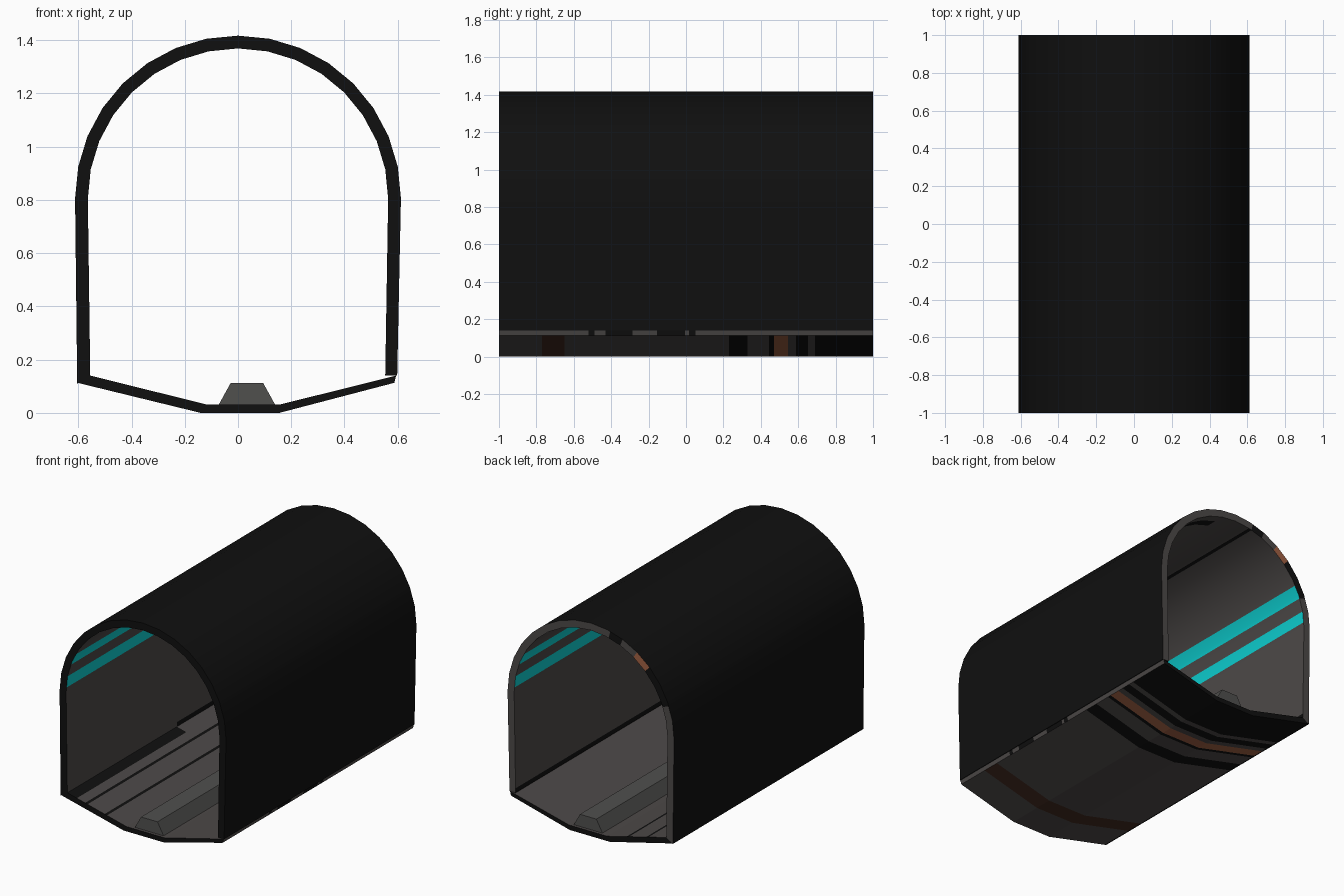
import bpy, bmesh, math
from mathutils import Vector

if "Cube" in bpy.data.objects:
    bpy.data.objects.remove(bpy.data.objects["Cube"])


def material(name, rgb):
    m = bpy.data.materials.new(name)
    m.diffuse_color = (*rgb, 1)
    m.use_nodes = True
    m.node_tree.nodes["Principled BSDF"].inputs["Base Color"].default_value = m.diffuse_color
    return m


MATS = [material("black", (0.005, 0.005, 0.005)),
        material("warm_gray", (0.074, 0.067, 0.065)),
        material("cyan", (0.004, 0.63, 0.64)),
        material("copper", (0.36, 0.12, 0.058)),
        material("dark_brown", (0.054, 0.023, 0.014)),
        material("block_gray", (0.08, 0.079, 0.076))]
BLACK, GRAY, CYAN, COPPER, BROWN, BLOCK = range(6)


def lerp(a, b, t):
    return (a[0] + (b[0] - a[0]) * t, a[1] + (b[1] - a[1]) * t)


def split(pair_a, pair_b, ts):
    """Extra stations on the straight piece between two (outer, inner) pairs."""
    return [(lerp(pair_a[0], pair_b[0], t), lerp(pair_a[1], pair_b[1], t)) for t in ts]


def sweep(name, stations, cuts, rule, smooth=False):
    """Thick strip of (outer, inner) stations swept along y; rule picks colours."""
    bm = bmesh.new()
    ring = [s[0] for s in stations] + [s[1] for s in reversed(stations)]
    n, k = len(ring), len(stations)
    rows = [[bm.verts.new((x, y, z)) for x, z in ring] for y in cuts]

    def face(verts, kind):
        f = bm.faces.new(verts)
        f.material_index = rule(kind, f.calc_center_median())

    for r0, r1 in zip(rows, rows[1:]):
        for i in range(n):
            j = (i + 1) % n
            kind = "outer" if i < k - 1 else "inner" if k <= i < n - 1 else "edge"
            face((r0[i], r0[j], r1[j], r1[i]), kind)
    for row, kind in ((rows[0], "front"), (rows[-1], "back")):
        for i in range(k - 1):
            face((row[i], row[i + 1], row[n - 2 - i], row[n - 1 - i]), kind)
    bmesh.ops.recalc_face_normals(bm, faces=bm.faces[:])
    me = bpy.data.meshes.new(name)
    bm.to_mesh(me)
    bm.free()
    ob = bpy.data.objects.new(name, me)
    bpy.context.collection.objects.link(ob)
    for m in MATS:
        me.materials.append(m)
    if smooth:
        bpy.ops.object.select_all(action='DESELECT')
        ob.select_set(True)
        bpy.context.view_layer.objects.active = ob
        bpy.ops.object.shade_smooth_by_angle(angle=math.radians(25))
    return ob


# --- Arch shell: straight walls and a 16-sided vault ---
R_OUT, R_IN, SPRING = 0.612, 0.564, 0.805


def arch_pair(i):
    a = math.radians(11.25 * i)
    c, s = math.cos(a), math.sin(a)
    return ((R_OUT * c, SPRING + R_OUT * s), (R_IN * c, SPRING + R_IN * s))


SPLITS = {0: [0.3], 1: [0.8], 2: [0.6], 6: [0.8]}   # stripe borders


def half(foot):
    out = [foot] + split(foot, arch_pair(0), [0.045])
    for i in range(8):
        out += [arch_pair(i)] + split(arch_pair(i), arch_pair(i + 1), SPLITS.get(i, []))
    return out


right = half(((0.598, 0.14), (0.553, 0.14)))
left = half(((0.604, 0.11), (0.555, 0.14)))
left = [((-o[0], o[1]), (-p[0], p[1])) for o, p in left]
arch_stations = right + [arch_pair(8)] + left[::-1]
ARCH_CUTS = [-1, -0.7, -0.4, -0.1, 0.15, 0.3, 0.42, 0.55, 0.65, 0.78, 0.86, 0.93, 1]


def arch_rule(kind, c):
    if kind in ("outer", "front"):
        return BLACK
    if kind == "back":      # worn rim on one shoulder
        if -0.44 < c.x < -0.33 and c.z > 1.1:
            return COPPER
        if (c.x < -0.44 and c.z > 1.0) or -0.24 < c.x < -0.14:
            return BLACK
        return GRAY
    if kind == "edge":
        return BLACK
    if 0.83 < c.z < 0.912 or 0.995 < c.z < 1.083:   # light strips
        return CYAN
    if c.z < 0.2:                                   # dark skirting
        return BLACK if c.x > 0 or c.y > 0.15 else GRAY
    if -0.14 < c.x < -0.1 and c.z > 1.3:            # dashed ceiling seam
        return BLACK if ARCH_CUTS[4] < c.y or c.y < -0.4 else GRAY
    if c.x > 0.1 and c.z > 1.25 and 0.86 < c.y < 0.93:
        return BLACK
    return GRAY


sweep("tunnel_arch", arch_stations, ARCH_CUTS, arch_rule, smooth=True)

# --- Floor: shallow trough with painted bands beneath ---
fl = [((-0.603, 0.113), (-0.555, 0.14)), ((-0.14, 0.0), (-0.12, 0.032)),
      ((0.155, 0.0), (0.16, 0.032)), ((0.587, 0.113), (0.594, 0.14))]
floor_stations = [fl[0]] + split(fl[0], fl[1], [0.16, 0.3, 0.34, 0.63, 0.67]) + fl[1:]

# underside bands: (start, end, colour)
BANDS = [(-0.77, -0.65, BROWN), (0.23, 0.33, BLACK), (0.444, 0.47, BLACK),
         (0.47, 0.545, COPPER), (0.588, 0.652, BLACK), (0.69, 1, BLACK)]
# dark gaps along the outer right lip
GAPS = [(-0.52, -0.49), (-0.43, -0.285), (-0.155, -0.005), (0.015, 0.05)]
FLOOR_CUTS = sorted({-1, 0.15, 1} | {v for b in BANDS for v in b[:2]}
                    | {v for g in GAPS for v in g})


def floor_rule(kind, c):
    if kind in ("front", "back"):
        return BLACK
    if kind == "outer":
        return next((m for a, b, m in BANDS if a < c.y < b), GRAY)
    if kind == "edge":
        return BLACK if any(a < c.y < b for a, b in GAPS) else GRAY
    if c.x < -0.49:
        return BLACK if c.y < 0.15 else GRAY
    if -0.425 < c.x < -0.405 or -0.285 < c.x < -0.26:   # floor lines
        return BLACK
    return GRAY


sweep("tunnel_floor", floor_stations, FLOOR_CUTS, floor_rule)

# --- Raised rail block along the floor ---
sweep("floor_rail", [((-0.073, 0.03), (-0.027, 0.113)), ((0.14, 0.03), (0.094, 0.113))],
      [-0.98, 0.98], lambda kind, c: BLOCK)
